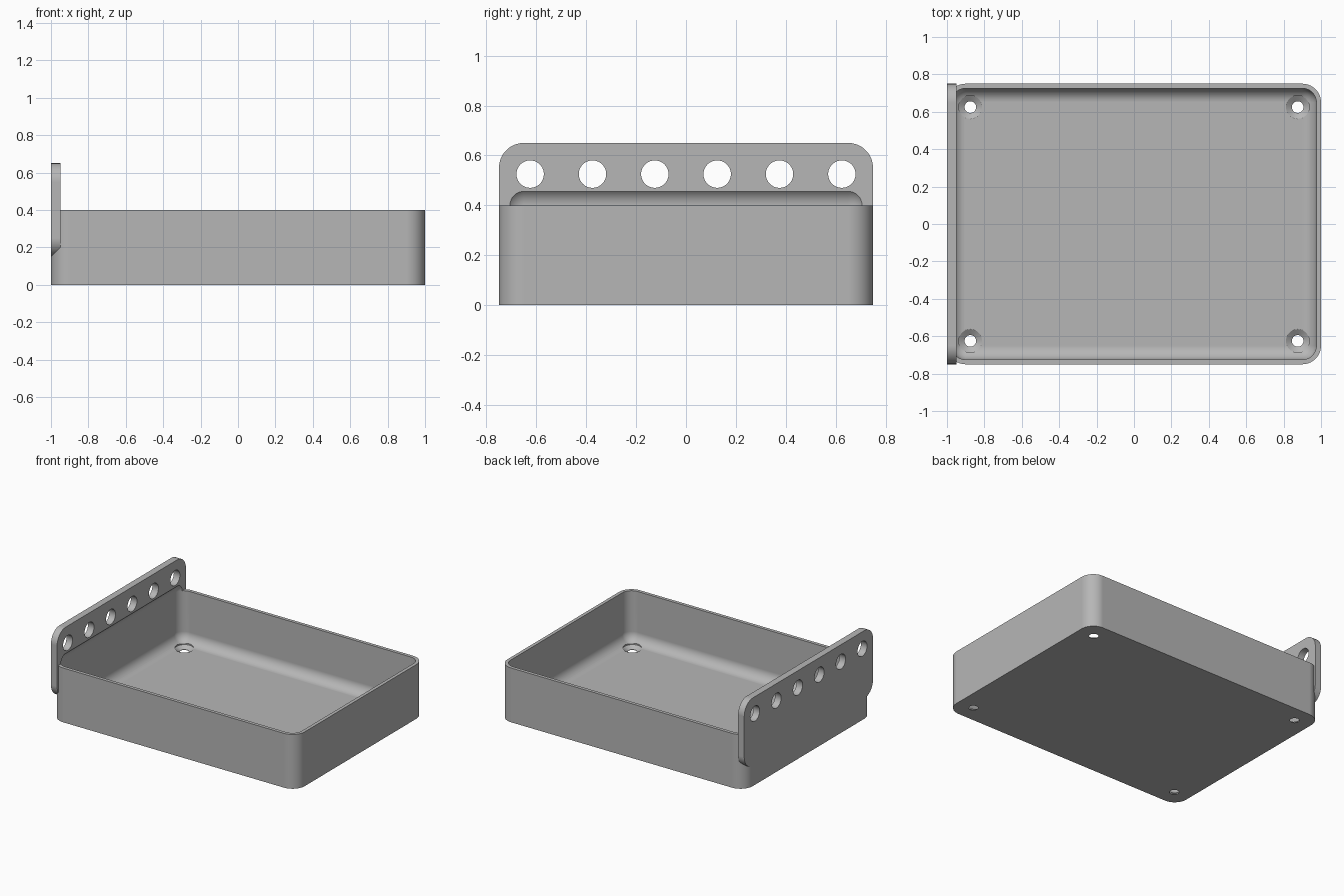
import bpy, bmesh, math
from mathutils import Vector

if "Cube" in bpy.data.objects:
    bpy.data.objects.remove(bpy.data.objects["Cube"])

grey = bpy.data.materials.new("plain_grey")
grey.diffuse_color = (0.47, 0.47, 0.47, 1)
grey.use_nodes = True
grey.node_tree.nodes["Principled BSDF"].inputs["Base Color"].default_value = grey.diffuse_color


def finish(name, bm):
    bmesh.ops.recalc_face_normals(bm, faces=bm.faces)
    me = bpy.data.meshes.new(name)
    bm.to_mesh(me)
    bm.free()
    me.materials.append(grey)
    ob = bpy.data.objects.new(name, me)
    bpy.context.collection.objects.link(ob)
    return ob


def loft(name, rings):
    """Bridge equal-length point rings and cap both ends."""
    bm = bmesh.new()
    rows = [[bm.verts.new(p) for p in r] for r in rings]
    n = len(rows[0])
    for a, b in zip(rows, rows[1:]):
        for i in range(n):
            j = (i + 1) % n
            bm.faces.new((a[i], a[j], b[j], b[i]))
    bm.faces.new(rows[0])
    bm.faces.new(rows[-1])
    return finish(name, bm)


def circle(r, n=48):
    return [(r * math.cos(2 * math.pi * i / n), r * math.sin(2 * math.pi * i / n)) for i in range(n)]


def rounded_rect(w, h, r, seg=16):
    pts = []
    for k, (sx, sy) in enumerate(((1, 1), (-1, 1), (-1, -1), (1, -1))):
        for i in range(seg + 1):
            a = math.pi / 2 * (k + i / seg)
            pts.append((sx * (w - r) + r * math.cos(a), sy * (h - r) + r * math.sin(a)))
    return pts


def combine(target, other, operation):
    other.hide_render = True
    mod = target.modifiers.new("bool", 'BOOLEAN')
    mod.operation, mod.solver, mod.object = operation, 'EXACT', other
    bpy.context.view_layer.objects.active = target
    bpy.ops.object.modifier_apply(modifier=mod.name)
    bpy.data.objects.remove(other)


# tray block with rounded upright corners
outline = rounded_rect(1.0, 0.75, 0.1)
tray = loft("tray", [[(x, y, z) for x, y in outline] for z in (0, 0.4)])

# upright mounting plate at the left end
outline = rounded_rect(0.75, 0.25, 0.1)
plate = loft("mounting_plate", [[(x, y, z + 0.4) for y, z in outline] for x in (-1, -0.95)])
combine(tray, plate, 'UNION')

# cavity with all edges rounded, also scooping the plate
bm = bmesh.new()
bmesh.ops.create_cube(bm, size=1)
for v in bm.verts:
    v.co = Vector((v.co.x * 1.95, v.co.y * 1.45, v.co.z * 0.45 + 0.25))
bmesh.ops.bevel(bm, geom=bm.edges[:], offset=0.075, offset_type='OFFSET',
                segments=12, profile=0.5, affect='EDGES')
combine(tray, finish("cavity_cutter", bm), 'DIFFERENCE')

# countersunk screw holes in the floor
profile = ((0.031, -0.05), (0.031, 0.003), (0.0625, 0.025), (0.0625, 0.1))
for cx in (-0.875, 0.875):
    for cy in (-0.625, 0.625):
        hole = loft("screw_hole_cutter",
                    [[(cx + x, cy + y, z) for x, y in circle(r)] for r, z in profile])
        combine(tray, hole, 'DIFFERENCE')

# row of round holes through the plate
for i in range(6):
    cy = -0.625 + 0.25 * i
    hole = loft("plate_hole_cutter",
                [[(x, cy + y, 0.525 + z) for y, z in circle(0.055)] for x in (-1.1, -0.85)])
    combine(tray, hole, 'DIFFERENCE')

# smooth fillets, crisp edges
bpy.ops.object.select_all(action='DESELECT')
tray.select_set(True)
bpy.context.view_layer.objects.active = tray
bpy.ops.object.shade_smooth_by_angle(angle=math.radians(25))
weighted = tray.modifiers.new("even_shading", 'WEIGHTED_NORMAL')
weighted.keep_sharp = True
